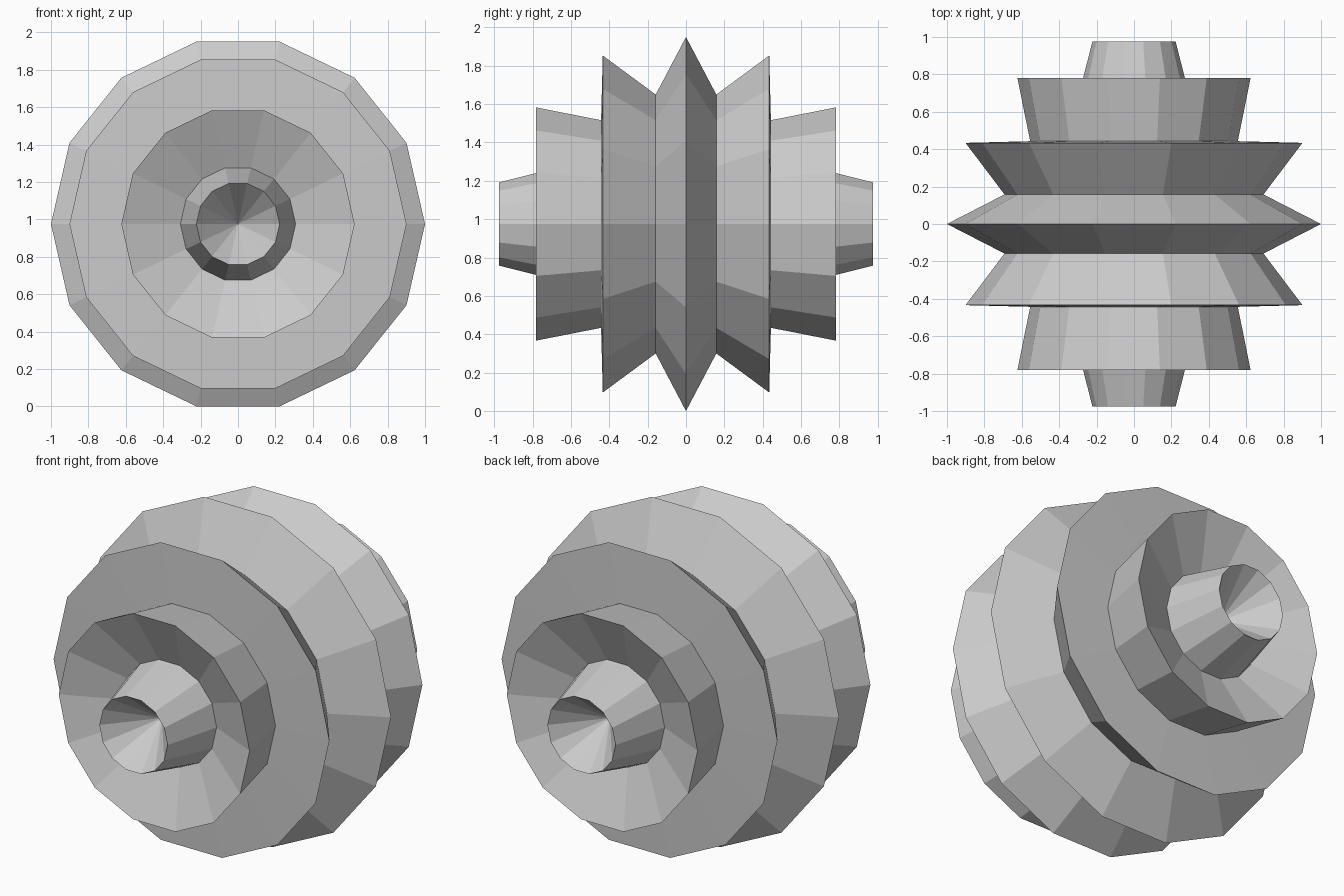
import bpy, bmesh, math

if "Cube" in bpy.data.objects:
    bpy.data.objects.remove(bpy.data.objects["Cube"])

SIDES = 14                          # faces around the y axis
INNER = 0.71                        # radius of the pulled-in rings
CENTRE_Z = math.cos(math.pi / 28 * 2)  # lowest flat rests on z = 0

# Ball whose latitude rings alternate between outer ridge and inner groove
bm = bmesh.new()
rings = []
for k in range(-6, 7):
    lat = k * math.pi / SIDES
    size = 1.0 if k % 2 == 0 else INNER
    r, y = size * math.cos(lat), size * math.sin(lat)
    rings.append([bm.verts.new((r * math.cos(a), y, CENTRE_Z + r * math.sin(a)))
                  for a in (2 * math.pi * i / SIDES for i in range(SIDES))])

for lower, upper in zip(rings, rings[1:]):
    for i in range(SIDES):
        j = (i + 1) % SIDES
        bm.faces.new((lower[i], lower[j], upper[j], upper[i]))

# Sunken cones at the front and back ends
for ring, y in ((rings[0], -INNER), (rings[-1], INNER)):
    tip = bm.verts.new((0, y, CENTRE_Z))
    for i in range(SIDES):
        bm.faces.new((ring[i], ring[(i + 1) % SIDES], tip))

bmesh.ops.recalc_face_normals(bm, faces=bm.faces)
mesh = bpy.data.meshes.new("ridged_ball")
bm.to_mesh(mesh)
bm.free()
bpy.context.collection.objects.link(bpy.data.objects.new("ridged_ball", mesh))
